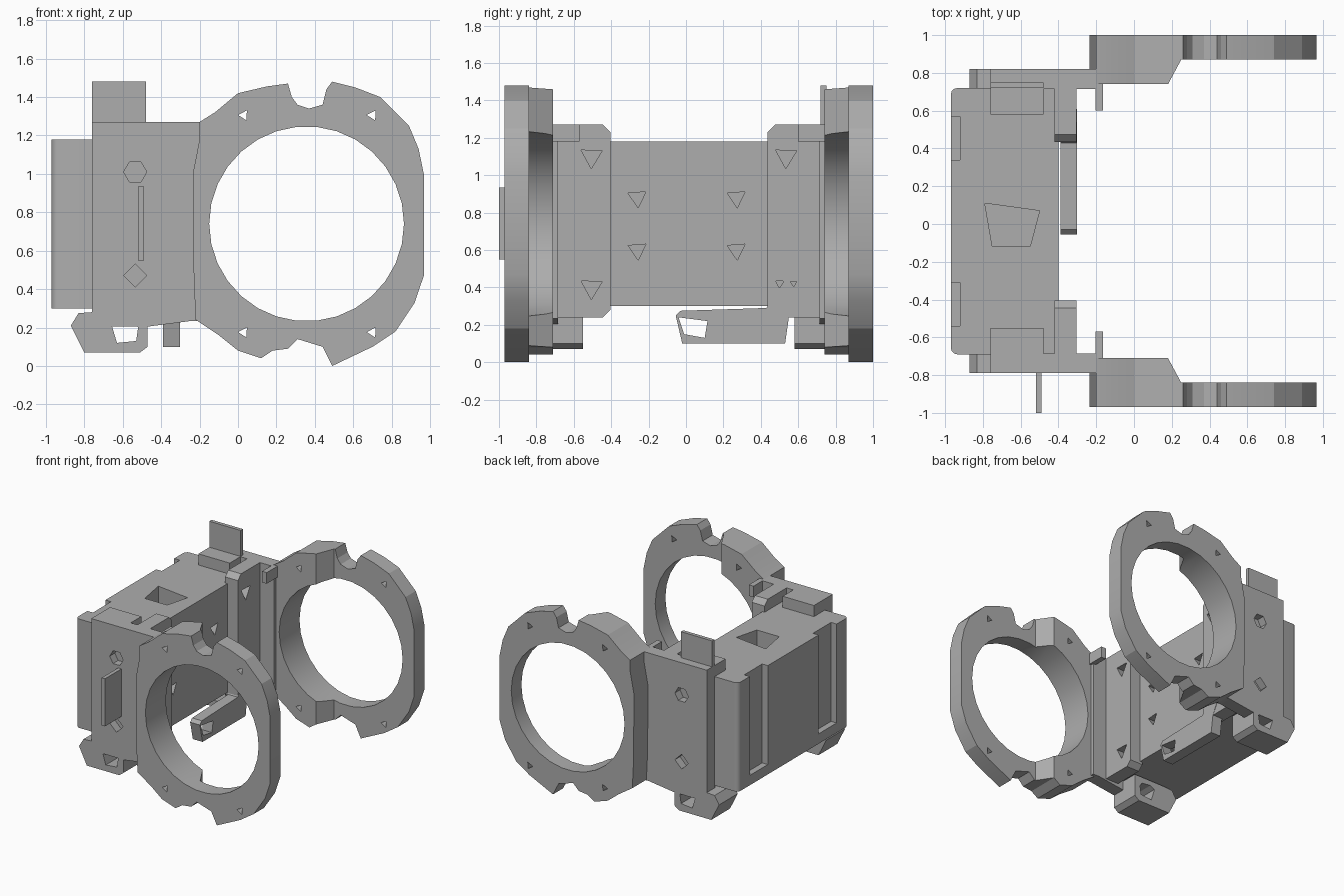
import bpy, bmesh, math
from mathutils import Vector

if "Cube" in bpy.data.objects:
    bpy.data.objects.remove(bpy.data.objects["Cube"], do_unlink=True)

grey = bpy.data.materials.new("matte_grey")
grey.use_nodes = True
COLOR = (0.42, 0.42, 0.42, 1)
grey.diffuse_color = COLOR
grey.node_tree.nodes["Principled BSDF"].inputs["Base Color"].default_value = COLOR


def prism(name, pts, axis, a, b):
    """Extrude a flat profile along an axis from a to b."""
    def place(p, h):
        u, v = p
        return {"x": (h, u, v), "y": (u, h, v), "z": (u, v, h)}[axis]
    bm = bmesh.new()
    low = [bm.verts.new(place(p, a)) for p in pts]
    high = [bm.verts.new(place(p, b)) for p in pts]
    bm.faces.new(low)
    bm.faces.new(high)
    for i in range(len(pts)):
        j = (i + 1) % len(pts)
        bm.faces.new((low[i], low[j], high[j], high[i]))
    bmesh.ops.recalc_face_normals(bm, faces=bm.faces)
    mesh = bpy.data.meshes.new(name)
    bm.to_mesh(mesh)
    bm.free()
    mesh.materials.append(grey)
    ob = bpy.data.objects.new(name, mesh)
    bpy.context.collection.objects.link(ob)
    return ob


def box(name, x, y, z):
    return prism(name, [(x[0], y[0]), (x[1], y[0]), (x[1], y[1]), (x[0], y[1])], "z", *z)


def ngon(u, v, r, n, turn=0.0):
    return [(u + r * math.cos(turn + math.tau * i / n),
             v + r * math.sin(turn + math.tau * i / n)) for i in range(n)]


def apply(ob, mod):
    bpy.context.view_layer.objects.active = ob
    bpy.ops.object.modifier_apply(modifier=mod.name)


def cut(ob, *cutters):
    for c in cutters:
        c.hide_render = True
        mod = ob.modifiers.new("cut", "BOOLEAN")
        mod.operation = "DIFFERENCE"
        mod.solver = "EXACT"
        mod.object = c
        apply(ob, mod)
        bpy.data.objects.remove(c, do_unlink=True)


def smooth(ob, degrees):
    bpy.ops.object.select_all(action="DESELECT")
    ob.select_set(True)
    bpy.context.view_layer.objects.active = ob
    bpy.ops.object.shade_smooth_by_angle(angle=math.radians(degrees))


# Main housing, with rounded lower and outer edges
body = box("housing", (-0.97, -0.40), (-0.69, 0.72), (0.30, 1.18))
bm = bmesh.new()
bm.from_mesh(body.data)
outer = [e for e in bm.edges if all(v.co.x < -0.9 for v in e.verts)
         and (e.verts[0].co - e.verts[1].co).normalized().cross(Vector((0, 1, 0))).length > 0.5]
bmesh.ops.bevel(bm, geom=outer, offset=0.035, segments=3, affect="EDGES", profile=0.5)
bm.to_mesh(body.data)
bm.free()
cut(body, prism("top_pocket", [(-0.79, 0.11), (-0.50, 0.07), (-0.55, -0.12), (-0.75, -0.12)],
                "z", 1.04, 1.3))
for y0, y1 in ((0.34, 0.57), (-0.54, -0.31)):
    cut(body, box("end_slot", (-1.1, -0.92), (y0, y1), (0.38, 1.3)))
for y in (-0.26, 0.27):
    for z in (0.60, 0.88):
        cut(body, prism("screw_pit", ngon(y, z, 0.055, 3, 0.6), "x", -0.48, -0.3))
smooth(body, 35)

# Side profiles in x and z
RING = [(-0.20, 1.18), (-0.20, 1.27), (-0.12, 1.32), (0.0, 1.42), (0.15, 1.455), (0.26, 1.47),
        (0.28, 1.40), (0.31, 1.36), (0.37, 1.34), (0.44, 1.36), (0.46, 1.44), (0.49, 1.48),
        (0.61, 1.45), (0.74, 1.40), (0.89, 1.25), (0.94, 1.13), (0.967, 1.0), (0.967, 0.47),
        (0.92, 0.33), (0.82, 0.18), (0.70, 0.10), (0.49, 0.0), (0.44, 0.10), (0.31, 0.14),
        (0.26, 0.09), (0.18, 0.08), (0.12, 0.04), (0.0, 0.08), (-0.10, 0.16), (-0.22, 0.24),
        (-0.23, 0.45), (-0.235, 1.0)]
PLATE = [(-0.76, 1.27), (-0.18, 1.27), (-0.18, 0.235), (-0.24, 0.235), (-0.47, 0.205), (-0.76, 0.205)]
LUG = [(-0.76, 0.28), (-0.47, 0.28), (-0.47, 0.10), (-0.51, 0.07), (-0.80, 0.07),
       (-0.83, 0.13), (-0.87, 0.21), (-0.83, 0.275)]
LUG_HOLE = [(-0.66, 0.22), (-0.62, 0.24), (-0.54, 0.23), (-0.52, 0.20), (-0.53, 0.13), (-0.63, 0.12)]

# Each side carries a plate, a ring and small fittings
for side, s in (("front", -1), ("rear", 1)):
    def span(a, b):
        return sorted((0.015 + s * a, 0.015 + s * b))

    plate = prism(side + "_plate", PLATE, "y", *span(0.70, 0.805))
    for z, n in ((1.01, 6), (0.47, 4)):
        cut(plate, prism("plate_pit", ngon(-0.535, z, 0.06, n), "y", *span(0.74, 0.9)))

    ring = prism(side + "_ring", RING, "y", *span(0.725, 0.985))
    cut(ring, prism("opening", ngon(0.357, 0.74, 0.507, 30), "y", *span(0.6, 1.1)))
    y_in, y_face, y_step = (0.015 + s * t for t in (0.65, 0.725, 0.855))
    cut(ring, prism("step", [(0.18, y_in), (0.18, y_face), (0.25, y_step), (1.2, y_step), (1.2, y_in)],
                    "z", -0.2, 1.7))
    for x in (0.03, 0.70):
        for z in (0.175, 1.305):
            cut(ring, prism("ring_hole", ngon(x, z, 0.03, 3, 1.0), "y", *span(0.6, 1.1)))
    smooth(ring, 20)

    lug = prism(side + "_lug", LUG, "y", *span(0.565, 0.805))
    cut(lug, prism("lug_hole", LUG_HOLE, "y", *span(0.4, 1.0)))

    # Inner flange with clipped corners
    a, m, b = (0.015 + s * t for t in (0.42, 0.46, 0.77))
    flange = prism(side + "_flange", [(a, 0.28), (m, 0.24), (b, 0.24), (b, 1.27), (m, 1.27), (a, 1.23)],
                   "x", -0.42, -0.305)
    for z in (0.40, 1.10):
        cut(flange, prism("flange_pit", ngon(0.015 + s * 0.52, z, 0.065, 3, 0.5), "x", -0.37, -0.2))

    box(side + "_top_block", (-0.76, -0.48), span(0.565, 0.76), (1.15, 1.27))
    box(side + "_prong", (-0.205, -0.163), span(0.585, 0.74), (1.18, 1.27))

# Upright tab on the rear block
box("rear_tab", (-0.76, -0.48), (0.72, 0.75), (1.2, 1.48))

# Thin fin on the front plate
box("front_fin", (-0.52, -0.49), (-1.0, -0.75), (0.55, 0.935))

# Arm with a window beneath the housing
arm = prism("cable_arm", [(-0.055, 0.25), (-0.03, 0.275), (0.43, 0.29), (0.54, 0.46), (0.61, 0.35),
                          (0.55, 0.24), (0.53, 0.10), (-0.02, 0.10)], "x", -0.39, -0.303)
cut(arm, prism("arm_window", [(-0.04, 0.24), (0.115, 0.22), (0.10, 0.13), (-0.01, 0.15)], "x", -0.6, 0))
